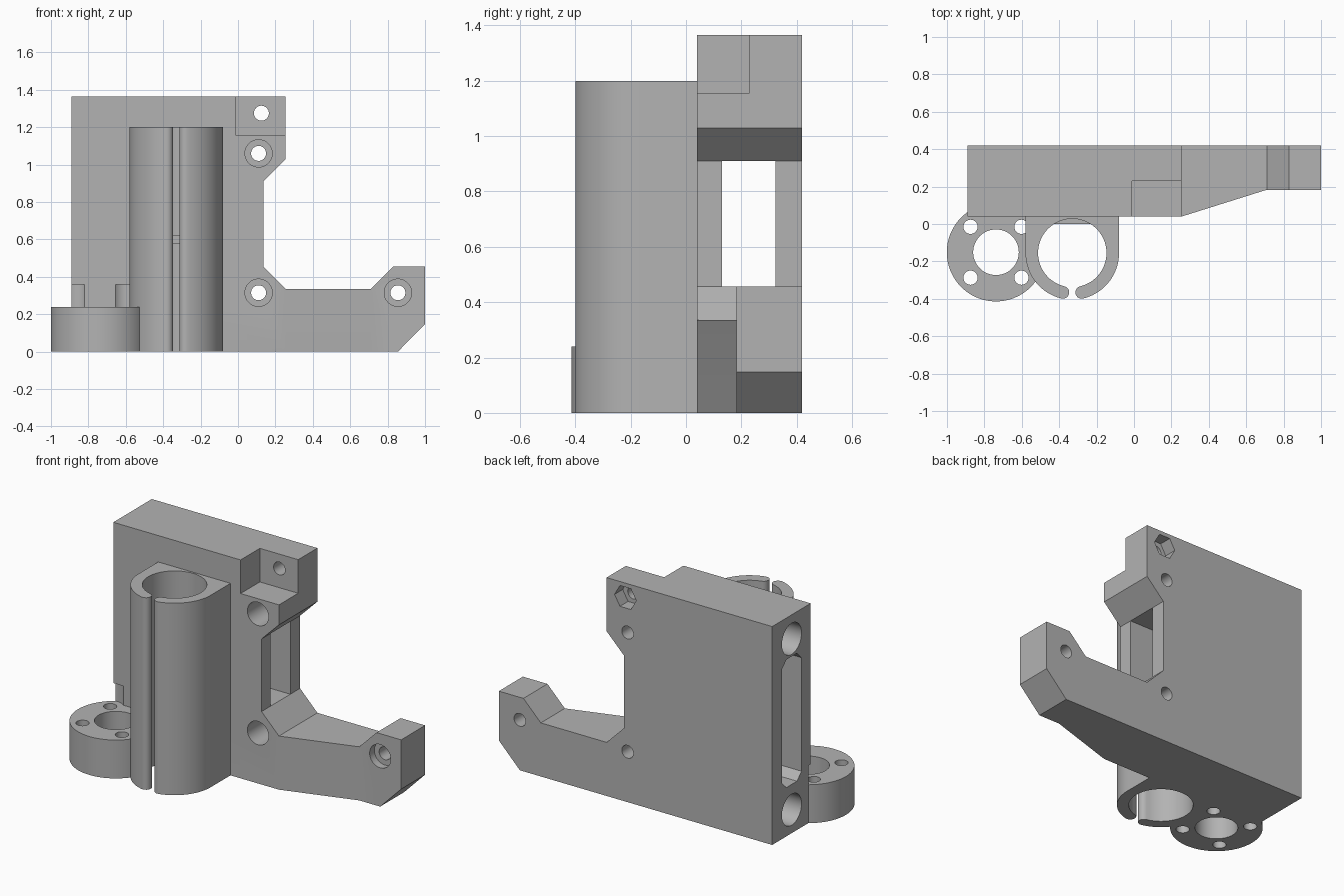
import bpy
import bmesh
from math import cos, sin, pi, asin

if "Cube" in bpy.data.objects:
    bpy.data.objects.remove(bpy.data.objects["Cube"])

grey = bpy.data.materials.new("plain_grey")
grey.use_nodes = True
COLOUR = (0.45, 0.45, 0.45, 1)
grey.diffuse_color = COLOUR
grey.node_tree.nodes["Principled BSDF"].inputs["Base Color"].default_value = COLOUR

PLACE = {
    "x": lambda u, v, w: (w, u, v),
    "y": lambda u, v, w: (u, w, v),
    "z": lambda u, v, w: (u, v, w),
}


def prism(name, outline, axis, start, end):
    """Extrude a 2D outline along an axis."""
    bm = bmesh.new()
    verts = [bm.verts.new(PLACE[axis](u, v, start)) for u, v in outline]
    face = bm.faces.new(verts)
    moved = bmesh.ops.extrude_face_region(bm, geom=[face])["geom"]
    bmesh.ops.translate(
        bm, vec=PLACE[axis](0, 0, end - start),
        verts=[g for g in moved if isinstance(g, bmesh.types.BMVert)])
    bmesh.ops.recalc_face_normals(bm, faces=bm.faces)
    mesh = bpy.data.meshes.new(name)
    bm.to_mesh(mesh)
    bm.free()
    mesh.materials.append(grey)
    obj = bpy.data.objects.new(name, mesh)
    bpy.context.collection.objects.link(obj)
    return obj


def arc(cu, cv, radius, begin, finish, steps):
    angles = [begin + (finish - begin) * i / steps for i in range(steps + 1)]
    return [(cu + radius * cos(a), cv + radius * sin(a)) for a in angles]


def circle(cu, cv, radius, sides=48):
    return arc(cu, cv, radius, 0, 2 * pi, sides)[:-1]


def box(u0, u1, v0, v1):
    return [(u0, v0), (u1, v0), (u1, v1), (u0, v1)]


def cut(target, *args):
    """Subtract a prism from the target and discard the cutter."""
    cutter = prism("cutter", *args)
    cutter.hide_render = True
    mod = target.modifiers.new("cut", "BOOLEAN")
    mod.operation = "DIFFERENCE"
    mod.solver = "EXACT"
    mod.object = cutter
    bpy.context.view_layer.objects.active = target
    bpy.ops.object.modifier_apply(modifier=mod.name)
    bpy.data.objects.remove(cutter)


FRONT, BACK, TOP = 0.04, 0.42, 1.365

# Main plate with its stepped arm
body = prism("main_plate", [
    (-0.89, 0), (0.855, 0), (1, 0.148), (1, 0.456), (0.83, 0.456),
    (0.71, 0.335), (0.255, 0.335), (0.135, 0.456), (0.135, 0.91),
    (0.255, 1.03), (0.255, TOP), (-0.89, TOP)], "y", FRONT, BACK)

# Tapered front of the arm and the notch at the upper corner
cut(body, [(0.255, FRONT), (0.71, 0.183), (1.1, 0.183), (1.1, -0.1), (0.255, -0.1)],
    "z", -0.1, 0.6)
cut(body, box(-0.01, 0.4, 1.155, 1.5), "y", -0.1, 0.23)

# Bolt holes, counterbores and nut recess
for x, z in [(0.11, 1.06), (0.11, 0.315), (0.855, 0.315)]:
    cut(body, circle(x, z, 0.04), "y", -0.1, 0.6)
    cut(body, circle(x, z, 0.073), "y", -0.1, 0.23)
cut(body, circle(0.125, 1.275, 0.04), "y", -0.1, 0.6)
cut(body, circle(0.125, 1.275, 0.075, 6), "y", 0.34, 0.6)

# Rod sockets in the left end
MID = 0.227
for z in (0.147, 1.215):
    cut(body, circle(MID, z, 0.097), "x", -1.1, -0.04)

# Belt slot with clipped corners, narrowing to the window
w, c = 0.097, 0.045
slot = [(MID - w, 0.35), (MID - w + c, 0.305), (MID + w - c, 0.305), (MID + w, 0.35),
        (MID + w, 1.06), (MID + w - c, 1.105), (MID - w + c, 1.105), (MID - w, 1.06)]
cut(body, slot, "x", -1.1, -0.03)
cut(body, box(MID - w, MID + w, 0.456, 0.91), "x", -0.1, 0.3)

# Split bearing tube with rounded lips
TX, TY, OUT, INN, HEIGHT = -0.33, -0.155, 0.25, 0.183, 1.2
lip_r, mid_r = (OUT - INN) / 2, (OUT + INN) / 2
gap = asin(0.05 / mid_r)
down = -pi / 2
right_lip = (TX + mid_r * cos(down + gap), TY + mid_r * sin(down + gap))
left_lip = (TX + mid_r * cos(down - gap), TY + mid_r * sin(down - gap))
outline = [(TX - OUT, 0.05), (TX + OUT, 0.05)]
outline += arc(TX, TY, OUT, 0, down + gap, 24)
outline += arc(*right_lip, lip_r, down + gap, down + gap - pi, 10)[1:-1]
outline += arc(TX, TY, INN, down + gap, 1.5 * pi - gap, 60)
outline += arc(*left_lip, lip_r, pi / 2 - gap, down - gap, 10)[1:-1]
outline += arc(TX, TY, OUT, down - gap, -pi, 24)
tube = prism("bearing_tube", outline, "z", 0, HEIGHT)

# Stop ridge inside the tube
ridge = prism("bearing_stop", box(TX - 0.1, TX + 0.1, 0, 0.035), "z", 0.575, 0.625)

# Round mounting flange beside the tube
RX, RY, RING_TOP = -0.738, -0.151, 0.24
ring = prism("mounting_flange", circle(RX, RY, 0.263, 72), "z", 0, RING_TOP)
cut(ring, circle(RX, RY, 0.122), "z", -0.1, 0.5)
cut(ring, circle(TX, TY, OUT - 0.02, 72), "z", -0.1, 0.5)
for sx in (-1, 1):
    for sy in (-1, 1):
        x, y = RX + sx * 0.136, RY + sy * 0.136
        parts = [ring] + ([tube] if sx > 0 else [])
        for part in parts:
            cut(part, circle(x, y, 0.038, 32), "z", -0.1, RING_TOP + 0.01)
        # Screw head clearance in the plate and tube
        if sy > 0:
            cut(body, circle(x, y, 0.077), "z", RING_TOP, 0.36)
            if sx > 0:
                cut(tube, circle(x, y, 0.077), "z", RING_TOP, 0.36)

# Smooth the round walls, keep the edges sharp
bpy.ops.object.select_all(action="DESELECT")
for part in (body, tube, ridge, ring):
    part.select_set(True)
bpy.context.view_layer.objects.active = body
bpy.ops.object.shade_smooth_by_angle(angle=0.5)
